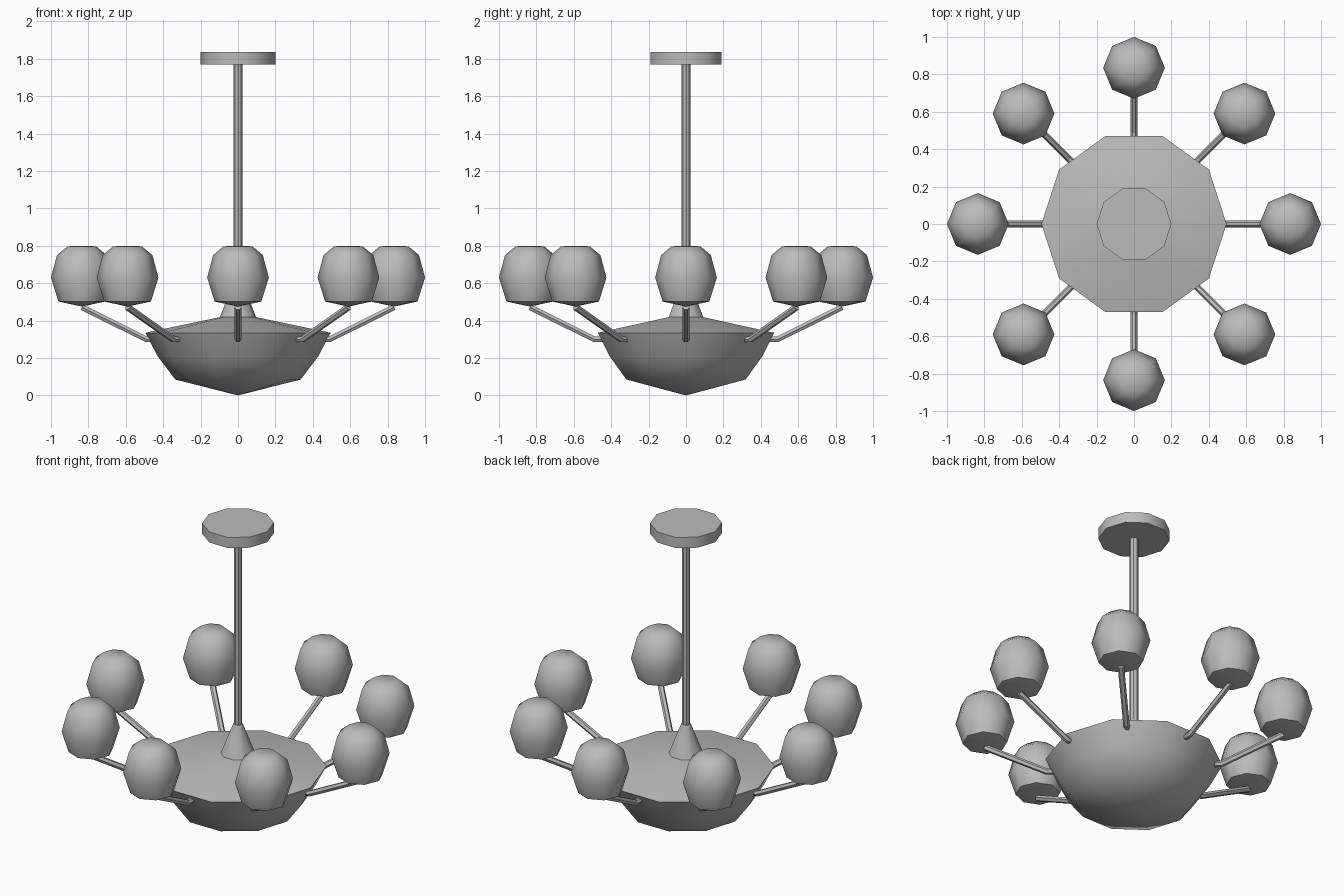
import bpy
import bmesh
import math

cube = bpy.data.objects.get("Cube")
if cube:
    bpy.data.objects.remove(cube, do_unlink=True)

GREY = (0.5, 0.5, 0.5, 1.0)
grey = bpy.data.materials.new("plain grey")
grey.use_nodes = True
grey.diffuse_color = GREY
grey.node_tree.nodes["Principled BSDF"].inputs["Base Color"].default_value = GREY


def select_only(obj):
    bpy.ops.object.select_all(action='DESELECT')
    obj.select_set(True)
    bpy.context.view_layer.objects.active = obj


def lathe(name, profile, sides, location=(0, 0, 0), smooth=45):
    """Turn a (radius, height) profile, bottom to top, around the z axis."""
    bm = bmesh.new()
    rings = []
    for r, z in profile:
        count = sides if r > 0 else 1
        rings.append([bm.verts.new((r * math.cos(math.tau * i / sides),
                                    r * math.sin(math.tau * i / sides), z))
                      for i in range(count)])
    for low, high in zip(rings, rings[1:]):
        for i in range(sides):
            j = (i + 1) % sides
            corners = [low[i % len(low)], low[j % len(low)],
                       high[j % len(high)], high[i % len(high)]]
            bm.faces.new(list(dict.fromkeys(corners)))
    bmesh.ops.recalc_face_normals(bm, faces=bm.faces)
    mesh = bpy.data.meshes.new(name)
    bm.to_mesh(mesh)
    bm.free()
    mesh.materials.append(grey)
    obj = bpy.data.objects.new(name, mesh)
    obj.location = location
    bpy.context.collection.objects.link(obj)
    select_only(obj)
    bpy.ops.object.shade_smooth_by_angle(angle=math.radians(smooth))
    return obj


def arm(name, points, radius, angle):
    """Bent six-sided tube, turned around the z axis."""
    curve = bpy.data.curves.new(name, 'CURVE')
    curve.dimensions = '3D'
    curve.bevel_depth = radius
    curve.bevel_resolution = 1
    curve.use_fill_caps = True
    spline = curve.splines.new('POLY')
    spline.points.add(len(points) - 1)
    for point, (x, z) in zip(spline.points, points):
        point.co = (x, 0, z, 1)
    spline.use_smooth = False
    curve.materials.append(grey)
    obj = bpy.data.objects.new(name, curve)
    obj.rotation_euler.z = angle
    bpy.context.collection.objects.link(obj)
    select_only(obj)
    bpy.ops.object.convert(target='MESH')


# Central bowl with its shallow lid
lathe("bowl", [(0, 0), (0.335, 0.085), (0.43, 0.21), (0.495, 0.335),
               (0.09, 0.42), (0, 0.42)], 10)

# Neck, rod and ceiling plate
lathe("neck", [(0, 0.41), (0.1, 0.41), (0.026, 0.6), (0, 0.6)], 10)
lathe("rod", [(0, 0.55), (0.024, 0.55), (0.024, 1.8), (0, 1.8)], 8, smooth=30)
lathe("ceiling_plate", [(0, 1.77), (0.2, 1.77), (0.2, 1.835), (0, 1.835)], 10)

# Eight arms, each carrying a globe
GLOBE = [(0, 0.475), (0.125, 0.502), (0.165, 0.63), (0.133, 0.75),
         (0.077, 0.797), (0, 0.8)]
ARM = [(0.42, 0.3), (0.49, 0.3), (0.835, 0.472)]
for i in range(8):
    a = math.tau * i / 8
    arm(f"arm_{i + 1}", ARM, 0.018, a)
    lathe(f"globe_{i + 1}", GLOBE, 8,
          (0.835 * math.cos(a), 0.835 * math.sin(a), 0), smooth=50)
